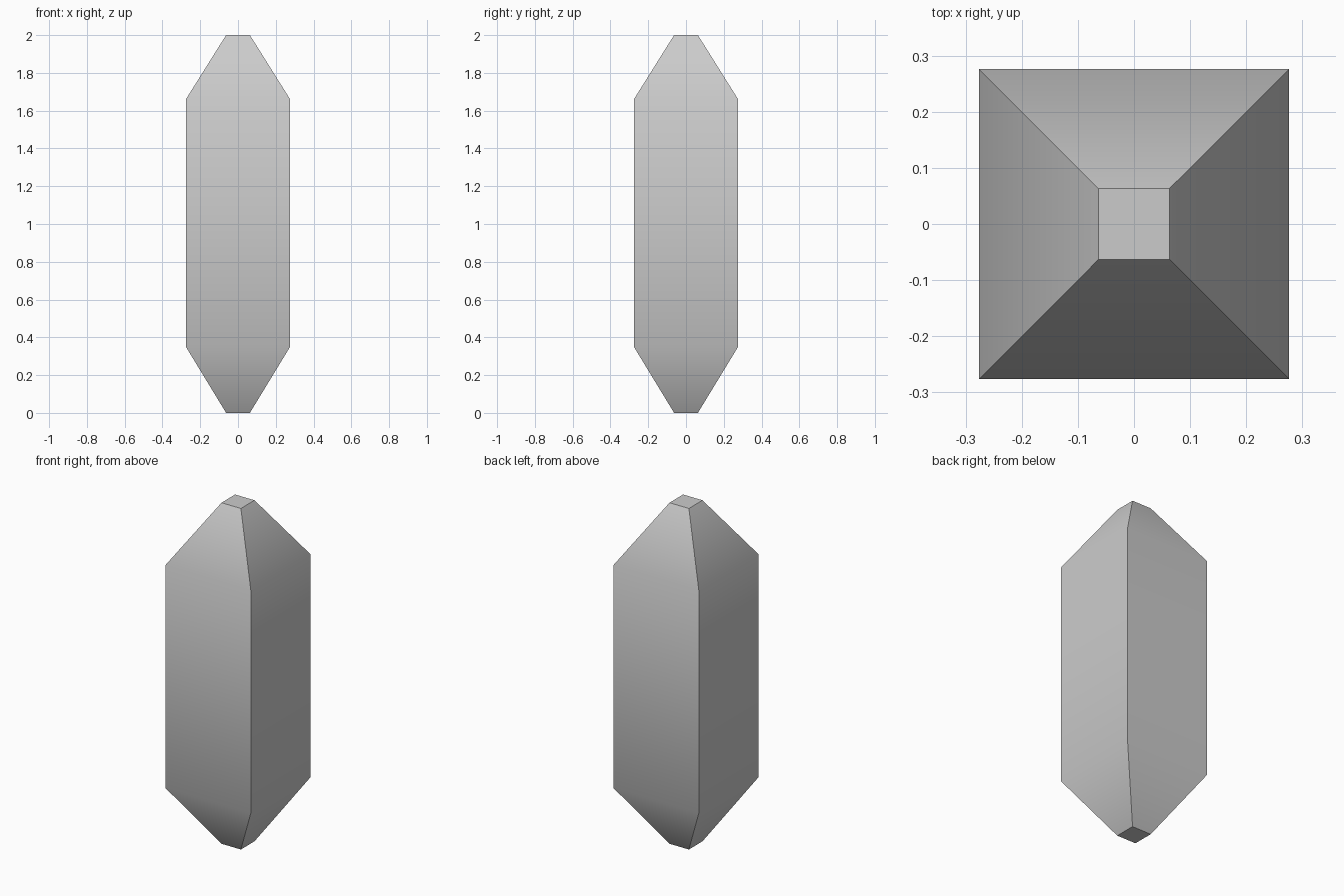
import bpy, bmesh, math

if "Cube" in bpy.data.objects:
    bpy.data.objects.remove(bpy.data.objects["Cube"])

# Crystal profile: (height, half width) of each square ring
PROFILE = [(0.0, 0.063), (0.35, 0.276), (1.66, 0.276), (2.0, 0.063)]
CORNERS = [(-1, -1), (1, -1), (1, 1), (-1, 1)]

bm = bmesh.new()
rings = [[bm.verts.new((x * h, y * h, z)) for x, y in CORNERS] for z, h in PROFILE]

# Side faces between neighbouring rings
for low, high in zip(rings, rings[1:]):
    for i in range(4):
        j = (i + 1) % 4
        bm.faces.new((low[i], low[j], high[j], high[i]))

# Flat tips
bm.faces.new(rings[0][::-1])
bm.faces.new(rings[-1])

mesh = bpy.data.meshes.new("crystal")
bm.to_mesh(mesh)
bm.free()
crystal = bpy.data.objects.new("crystal", mesh)
bpy.context.collection.objects.link(crystal)

# Smooth from body into tapers, sharp at corners and tips
bpy.context.view_layer.objects.active = crystal
crystal.select_set(True)
bpy.ops.object.shade_smooth_by_angle(angle=math.radians(40))
